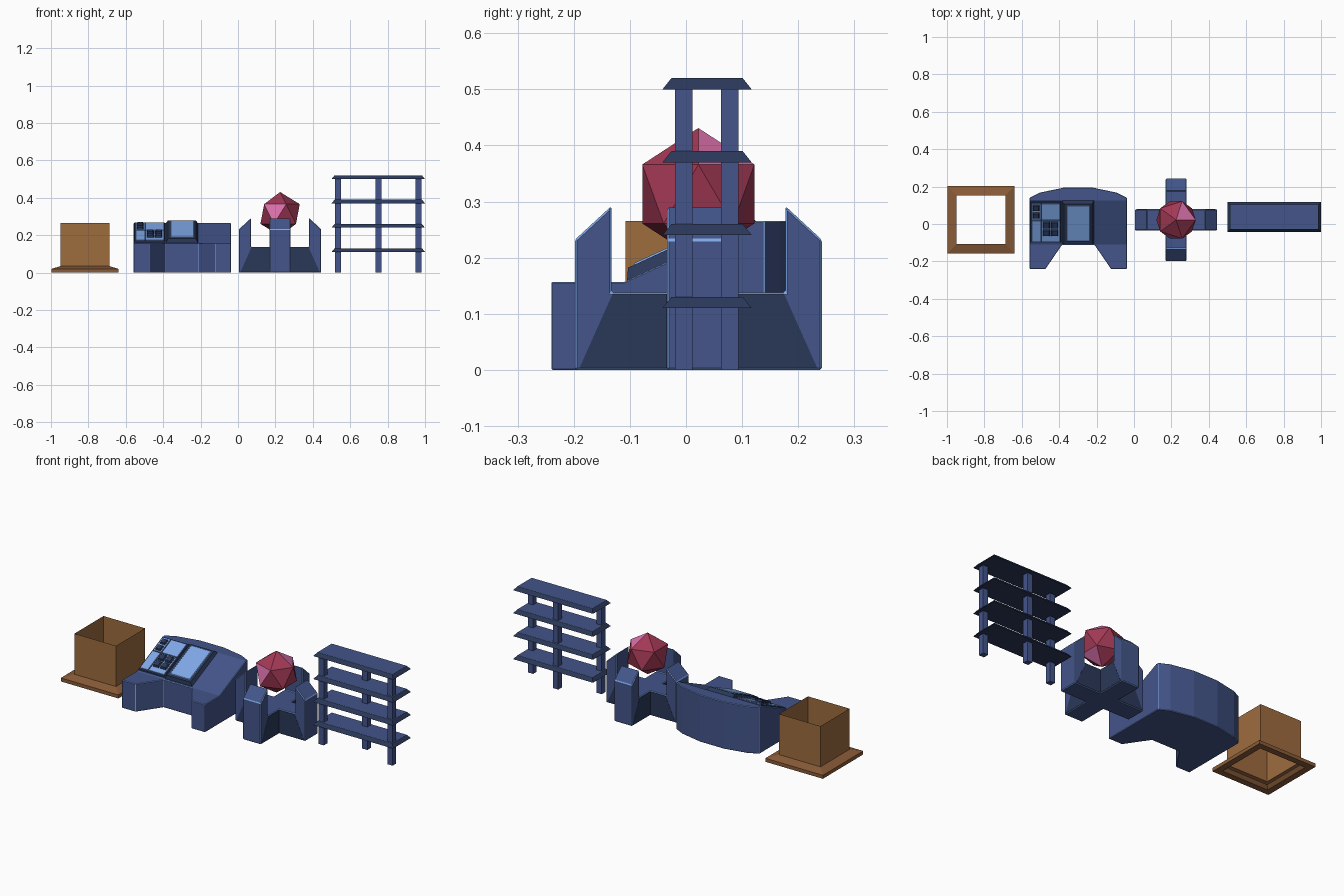
import bpy, bmesh, math
from mathutils import Vector

if "Cube" in bpy.data.objects:
    bpy.data.objects.remove(bpy.data.objects["Cube"])


def material(name, rgb):
    m = bpy.data.materials.new(name)
    m.diffuse_color = (*rgb, 1)
    m.use_nodes = True
    m.node_tree.nodes["Principled BSDF"].inputs["Base Color"].default_value = m.diffuse_color
    return m


BLUE = material("navy blue", (0.056, 0.090, 0.255))
DARK = material("dark navy", (0.023, 0.039, 0.098))
LIGHT = material("light blue", (0.21, 0.39, 0.80))
WOOD = material("brown", (0.34, 0.15, 0.048))
TRIM = material("dark brown", (0.25, 0.105, 0.04))
RED = material("crimson", (0.36, 0.04, 0.09))
PINK = material("pink", (0.72, 0.17, 0.42))


def finish(name, bm, mats, normals=True):
    if normals:
        bmesh.ops.recalc_face_normals(bm, faces=bm.faces[:])
    me = bpy.data.meshes.new(name)
    bm.to_mesh(me)
    bm.free()
    for m in mats:
        me.materials.append(m)
    ob = bpy.data.objects.new(name, me)
    bpy.context.collection.objects.link(ob)
    return ob


def prism(points, vec):
    """Extrude a closed 3D outline along vec."""
    bm = bmesh.new()
    f = bm.faces.new([bm.verts.new(p) for p in points])
    r = bmesh.ops.extrude_face_region(bm, geom=[f], use_keep_orig=True)
    bmesh.ops.translate(bm, vec=vec, verts=[g for g in r["geom"] if isinstance(g, bmesh.types.BMVert)])
    bmesh.ops.recalc_face_normals(bm, faces=bm.faces[:])
    return bm


def frustum(x0, x1, y0, y1, z0, z1, inset=0.0, place=lambda x, y, z: (x, y, z)):
    bm = bmesh.new()
    rings = []
    for z, i in ((z0, 0), (z1, inset)):
        rings.append([bm.verts.new(place(x, y, z)) for x, y in
                      ((x0 + i, y0 + i), (x1 - i, y0 + i), (x1 - i, y1 - i), (x0 + i, y1 - i))])
    a, b = rings
    bm.faces.new(a[::-1])
    bm.faces.new(b)
    for k in range(4):
        n = (k + 1) % 4
        bm.faces.new((a[k], a[n], b[n], b[k]))
    bm.normal_update()
    return bm


def edge_trim(ob, width):
    """Light-coloured thin chamfer on sharp edges."""
    mod = ob.modifiers.new("edge_trim", 'BEVEL')
    mod.width = width
    mod.segments = 1
    mod.limit_method = 'ANGLE'
    mod.angle_limit = math.radians(40)
    mod.material = 1


# Open crate: square rings following a wall and flange profile
cx, cy = -0.818, 0.022
profile = [(0.13, 0.265), (0.13, 0.035), (0.18, 0.02), (0.18, 0.0), (0.145, 0.0), (0.13, 0.018)]
bm = bmesh.new()
rings = [[bm.verts.new((cx + sx * h, cy + sy * h, z)) for sx, sy in ((-1, -1), (1, -1), (1, 1), (-1, 1))]
         for h, z in profile]
for i in range(len(rings) - 1):
    for k in range(4):
        n = (k + 1) % 4
        f = bm.faces.new((rings[i + 1][k], rings[i + 1][n], rings[i][n], rings[i][k]))
        f.material_index = 1 if i else 0
finish("crate", bm, [WOOD, TRIM], normals=False)

# Console desk: plan outline extruded, then top shaped into low front, slope and flat back
DX, Y0, Y1, Z0, Z1 = -0.298, -0.11, 0.125, 0.157, 0.265
half = [(0.088, -0.113), (0.175, -0.24), (0.26, -0.24), (0.26, 0.14), (0.205, 0.168), (0.075, 0.195)]
outline = [(DX + x, y, 0) for x, y in half] + [(DX - x, y, 0) for x, y in reversed(half)]
bm = prism(outline, (0, 0, Z1))
for y in (Y0, Y1):
    bmesh.ops.bisect_plane(bm, geom=bm.verts[:] + bm.edges[:] + bm.faces[:], dist=1e-5,
                           plane_co=(0, y, 0), plane_no=(0, 1, 0))
for v in bm.verts:
    if v.co.z > 0.1:
        t = min(1, max(0, (v.co.y - Y0) / (Y1 - Y0)))
        v.co.z = Z0 + (Z1 - Z0) * t
edge_trim(finish("console_desk", bm, [BLUE, LIGHT]), 0.002)

# Control panels lying on the desk slope
ang = math.atan2(Z1 - Z0, Y1 - Y0)


def slope(x, y, h):
    z = Z0 + (y - Y0) * math.tan(ang)
    return (x, y - h * math.sin(ang), z + h * math.cos(ang))


def panel(name, x0, x1, y0, y1, h0, h1, inset, mat):
    finish(name, frustum(x0, x1, y0, y1, h0, h1, inset, slope), [mat])


panel("screen_frame", -0.385, -0.215, -0.105, 0.125, 0, 0.02, 0.01, DARK)
panel("screen", -0.362, -0.236, -0.085, 0.108, 0.02, 0.023, 0.003, LIGHT)
panel("button_frame", -0.556, -0.39, -0.1, 0.122, 0, 0.006, 0.003, DARK)
for x0, x1 in ((-0.547, -0.499), (-0.493, -0.398)):
    for y0, y1 in ((-0.09, 0.022), (0.028, 0.113)):
        panel("button_plate", x0, x1, y0, y1, 0.006, 0.009, 0.001, LIGHT)
for x in (-0.469, -0.424):
    for y in (-0.043, -0.001):
        panel("large_button", x - 0.019, x + 0.019, y - 0.019, y + 0.019, 0.008, 0.02, 0.005, DARK)
for y in (0.05, 0.09):
    panel("small_button", -0.54, -0.506, y - 0.016, y + 0.016, 0.008, 0.018, 0.004, DARK)

# Gem stand: two crossed bars with upright prongs, dark side panels
PX, PY, W = 0.225, 0.022, 0.056
bar = [(-0.22, 0), (-0.22, 0.232), (-0.155, 0.292), (-0.155, 0.138),
       (0.155, 0.138), (0.155, 0.292), (0.22, 0.232), (0.22, 0)]
side = [(-0.212, 0.003), (-0.153, 0.135), (0.153, 0.135), (0.212, 0.003)]


def cross(name, pts, w, mats, trim=0):
    a = prism([(PX + u, PY - w, z) for u, z in pts], (0, 2 * w, 0))
    b = prism([(PX - w, PY + u, z) for u, z in pts], (2 * w, 0, 0))
    for d, bm in (("x", a), ("y", b)):
        ob = finish(name + "_" + d, bm, mats)
        if trim:
            edge_trim(ob, trim)


cross("stand_bar", bar, W, [BLUE, LIGHT], 0.0035)
cross("stand_side_panel", side, W + 0.001, [DARK])

# Gem: icosahedron with a few pink facets
bm = bmesh.new()
bmesh.ops.create_icosphere(bm, subdivisions=1, radius=0.1175)
bm.normal_update()
pink_dirs = [Vector((0.49, 0.36, 0.79)), Vector((-0.3, -0.93, 0.19)), Vector((0.6, 0, -0.8))]
for d in pink_dirs:
    max(bm.faces, key=lambda f: f.normal.dot(d)).material_index = 1
bmesh.ops.translate(bm, vec=(PX, PY, 0.3135), verts=bm.verts[:])
finish("gem", bm, [RED, PINK])

# Shelf rack: bevelled boards on three posts
for z in (0.11, 0.24, 0.37, 0.5):
    bm = frustum(0.5, 1.0, -0.042, 0.117, z, z + 0.02, 0.016)
    for f in bm.faces:
        f.material_index = 1
    top = max(bm.faces, key=lambda f: f.calc_center_median().z)
    rim = bmesh.ops.inset_region(bm, faces=[top], thickness=0.004)["faces"]
    top.material_index = 0
    for f in rim:
        f.material_index = 2
    finish("shelf_board", bm, [BLUE, DARK, LIGHT])
for x, y in ((0.535, -0.004), (0.75, 0.078), (0.965, -0.004)):
    finish("shelf_post", frustum(x - 0.016, x + 0.016, y - 0.016, y + 0.016, 0, 0.505), [BLUE])
